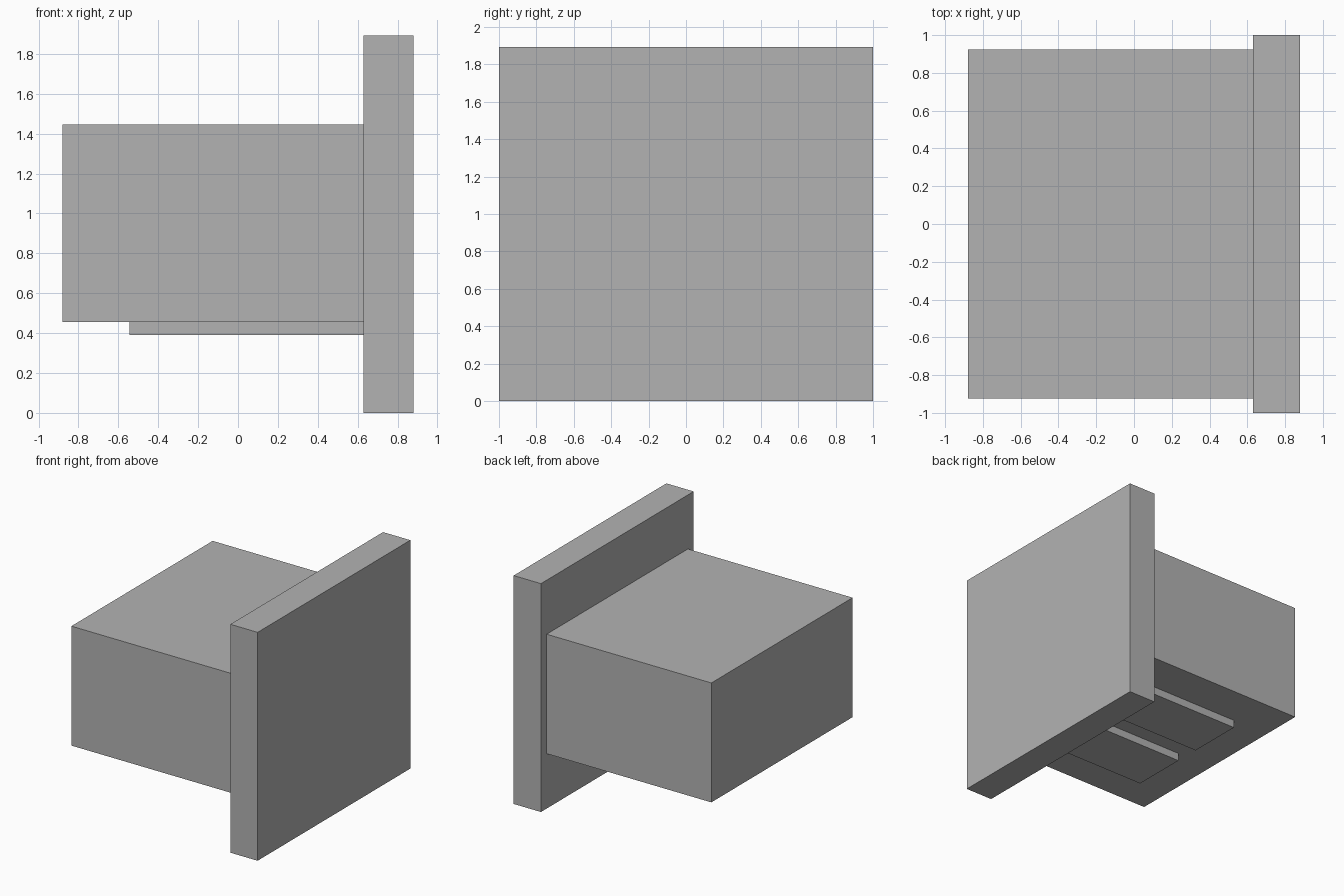
import bpy
import bmesh
from mathutils import Vector

cube = bpy.data.objects.get("Cube")
if cube:
    bpy.data.objects.remove(cube, do_unlink=True)

# Single plain grey for every part
grey = bpy.data.materials.new("plain_grey")
grey.use_nodes = True
colour = (0.45, 0.45, 0.45, 1.0)
grey.diffuse_color = colour
grey.node_tree.nodes["Principled BSDF"].inputs["Base Color"].default_value = colour


def add_box(name, low, high):
    """Flat-sided box spanning two opposite corners."""
    low, high = Vector(low), Vector(high)
    size = high - low
    bm = bmesh.new()
    bmesh.ops.create_cube(bm, size=1.0)
    bmesh.ops.scale(bm, vec=size, verts=bm.verts)
    mesh = bpy.data.meshes.new(name)
    bm.to_mesh(mesh)
    bm.free()
    mesh.materials.append(grey)
    obj = bpy.data.objects.new(name, mesh)
    obj.location = (low + high) / 2
    bpy.context.collection.objects.link(obj)
    return obj


END_X = 0.88      # outer face of the plate
JOIN_X = 0.63     # where the block meets the plate
BASE_Z = 0.455    # underside of the block

# Upright square plate
add_box("face_plate", (JOIN_X, -1, 0), (END_X, 1, 1.893))

# Main block behind the plate
add_box("main_block", (-END_X, -0.925, BASE_Z), (JOIN_X, 0.925, 1.445))

# Pair of flat runners beneath the block
for name, side in (("left_runner", 1), ("right_runner", -1)):
    y_low, y_high = sorted((side * 0.105, side * 0.575))
    add_box(name, (-0.545, y_low, 0.39), (JOIN_X, y_high, BASE_Z))
